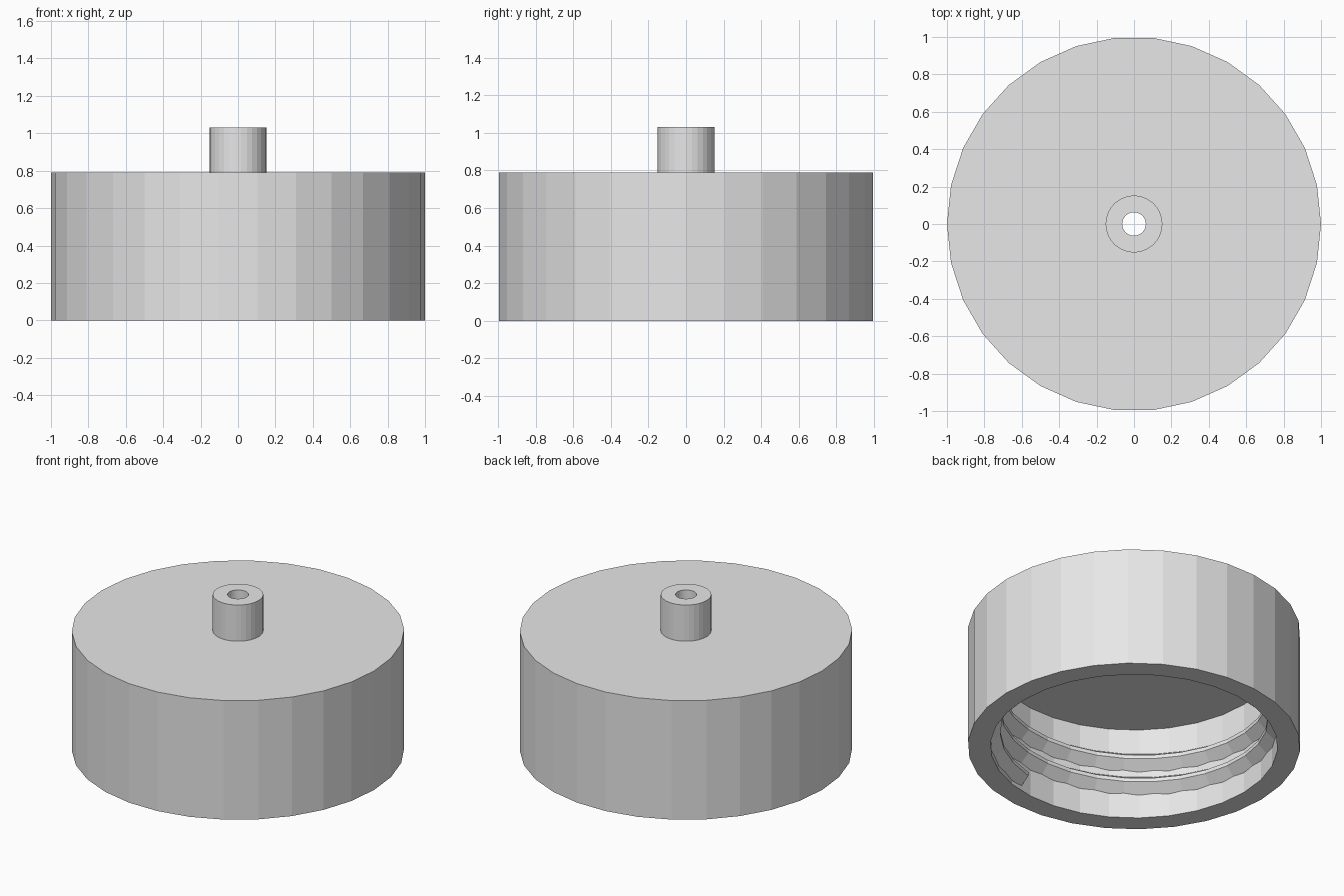
import bpy, bmesh
from math import cos, sin, radians, pi

if "Cube" in bpy.data.objects:
    bpy.data.objects.remove(bpy.data.objects["Cube"])

SIDES = 30
WALL_R = 0.864

grey = bpy.data.materials.new("plain grey")
grey.use_nodes = True
grey.diffuse_color = (0.8, 0.8, 0.8, 1)
grey.node_tree.nodes["Principled BSDF"].inputs["Base Color"].default_value = (0.8, 0.8, 0.8, 1)


def sweep(name, rings, closed):
    """Skin a list of equal cross-section loops into a solid."""
    bm = bmesh.new()
    loops = [[bm.verts.new(p) for p in ring] for ring in rings]
    pairs = list(zip(loops, loops[1:]))
    if closed:
        pairs.append((loops[-1], loops[0]))
    else:
        bm.faces.new(loops[0])
        bm.faces.new(loops[-1])
    n = len(loops[0])
    for a, b in pairs:
        for i in range(n):
            j = (i + 1) % n
            bm.faces.new((a[i], a[j], b[j], b[i]))
    bmesh.ops.recalc_face_normals(bm, faces=bm.faces)
    mesh = bpy.data.meshes.new(name)
    bm.to_mesh(mesh)
    bm.free()
    mesh.materials.append(grey)
    obj = bpy.data.objects.new(name, mesh)
    bpy.context.collection.objects.link(obj)
    return obj


def ring(profile, angle, lift=0.0):
    return [(r * cos(angle), r * sin(angle), z + lift) for r, z in profile]


def lathe(name, profile):
    return sweep(name, [ring(profile, 2 * pi * i / SIDES) for i in range(SIDES)], True)


# Hollow cap with a thick top and a bored spout
lathe("cap_body", [
    (0.063, 0.61), (WALL_R, 0.61), (WALL_R, 0.0), (1.0, 0.0),
    (1.0, 0.79), (0.152, 0.79), (0.152, 1.03), (0.063, 1.03),
])

# Helical ridge inside the wall
PITCH, TURNS, START = 0.16, 2.2, radians(282)
tooth = [(WALL_R + 0.02, 0.0), (WALL_R, 0.015), (0.805, 0.07),
         (0.805, 0.095), (WALL_R, 0.135), (WALL_R + 0.02, 0.145)]
steps = round(TURNS * SIDES)
sweep("inner_thread",
      [ring(tooth, START + 2 * pi * i / SIDES, 0.01 + PITCH * i / SIDES)
       for i in range(steps + 1)], False)
